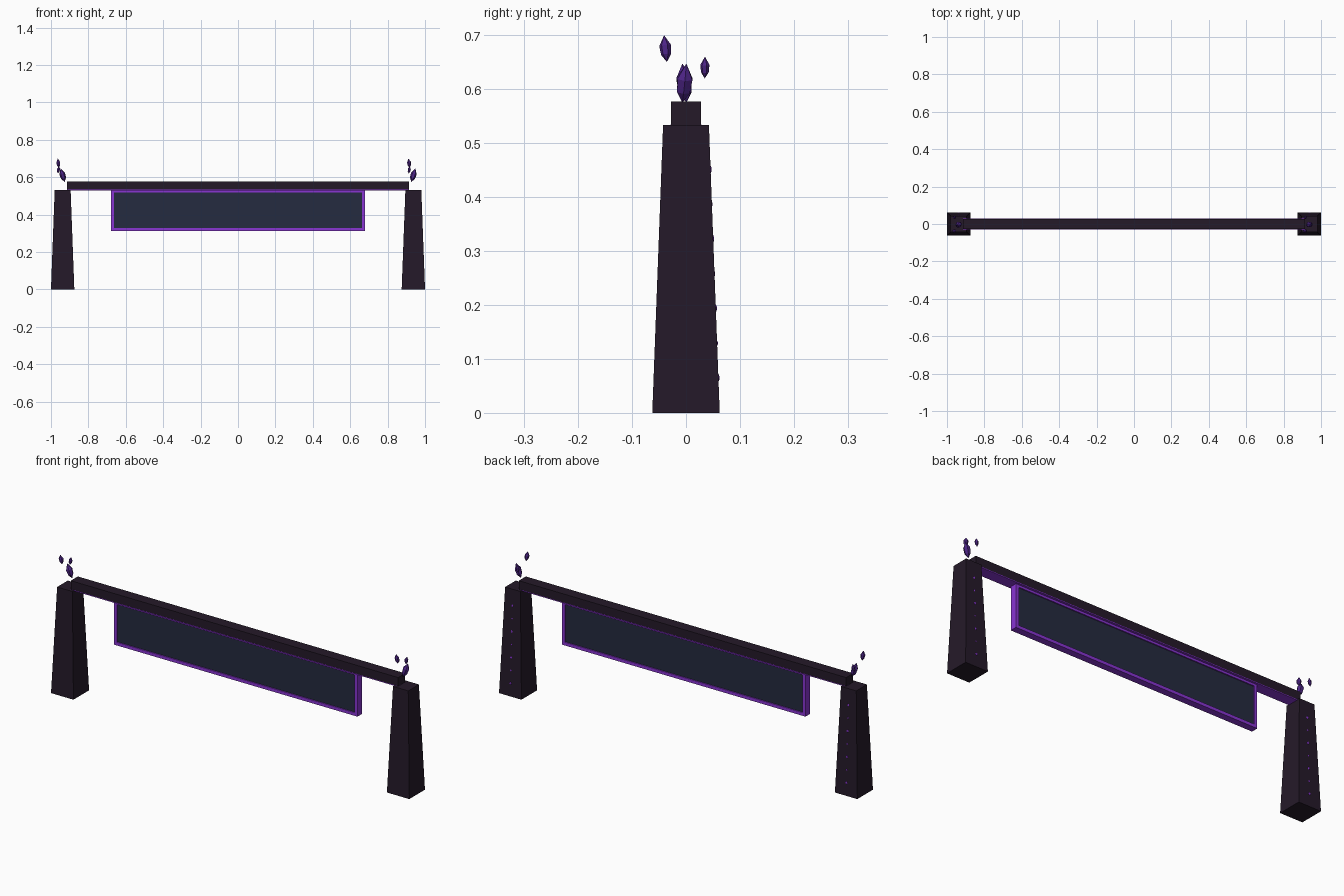
import bpy, bmesh
from math import cos, sin, pi
from mathutils import Euler

if "Cube" in bpy.data.objects:
    bpy.data.objects.remove(bpy.data.objects["Cube"])


def material(name, rgb):
    m = bpy.data.materials.new(name)
    m.diffuse_color = (*rgb, 1)
    m.use_nodes = True
    m.node_tree.nodes["Principled BSDF"].inputs["Base Color"].default_value = m.diffuse_color
    return m


STONE = material("dark_stone", (0.018, 0.010, 0.022))
GLOW = material("purple_glow", (0.25, 0.035, 0.65))
CRYSTAL = material("violet_crystal", (0.075, 0.018, 0.24))
PANEL = material("panel_blue", (0.018, 0.024, 0.05))


def add_object(name, bm, mat):
    bmesh.ops.recalc_face_normals(bm, faces=bm.faces)
    mesh = bpy.data.meshes.new(name)
    bm.to_mesh(mesh)
    bm.free()
    mesh.materials.append(mat)
    ob = bpy.data.objects.new(name, mesh)
    bpy.context.collection.objects.link(ob)
    return ob


def box(name, half_x, half_y, z0, z1, mat, x=0, taper=1.0):
    bm = bmesh.new()
    bmesh.ops.create_cube(bm, size=2)
    for v in bm.verts:
        k = taper if v.co.z > 0 else 1
        v.co = (x + v.co.x * half_x * k, v.co.y * half_y * k,
                z1 if v.co.z > 0 else z0)
    return add_object(name, bm, mat)


def crystal(name, loc, radius, height, tilt=(0, 0, 0), sides=6):
    # Pointed prism: two rings closed by a tip at each end
    bm = bmesh.new()
    low = bm.verts.new((0, 0, -height / 2))
    high = bm.verts.new((0, 0, height / 2))
    rings = []
    for z, r in ((-0.22, 0.85), (0.12, 1.0)):
        rings.append([bm.verts.new((r * radius * cos(2 * pi * i / sides),
                                    r * radius * sin(2 * pi * i / sides),
                                    z * height)) for i in range(sides)])
    for i in range(sides):
        j = (i + 1) % sides
        bm.faces.new((low, rings[0][j], rings[0][i]))
        bm.faces.new((rings[0][i], rings[0][j], rings[1][j], rings[1][i]))
        bm.faces.new((rings[1][i], rings[1][j], high))
    ob = add_object(name, bm, CRYSTAL)
    ob.location = loc
    ob.rotation_euler = Euler(tilt)


def studs(name, x):
    # Row of small glowing studs up the back face of a pillar
    bm = bmesh.new()
    for i in range(7):
        z = 0.065 + i * 0.0643
        y = 0.0625 - 0.02 * z / 0.533
        r = 0.004 if i % 2 else 0.006
        geo = bmesh.ops.create_icosphere(bm, subdivisions=1, radius=r)
        for v in geo["verts"]:
            v.co = (x + v.co.x, y + v.co.y * 0.35, z + v.co.z * 1.2)
    add_object(name, bm, GLOW)


# Pillars with studs and floating crystals
for label, s in (("left", -1), ("right", 1)):
    cx = s * 0.9375
    box(label + "_pillar", 0.0625, 0.0625, 0, 0.533, STONE, cx, 0.68)
    studs(label + "_pillar_studs", cx)
    crystal(label + "_large_crystal", (cx, -0.003, 0.611), 0.016, 0.076,
            (-0.1 * s, s * 0.3, 0))
    crystal(label + "_high_crystal", (cx - 0.023, -0.038, 0.675), 0.011, 0.05,
            (0.05, -0.15, 0.4))
    crystal(label + "_low_crystal", (cx - 0.022, 0.035, 0.64), 0.0085, 0.041,
            (0.05, 0.15, 0.4))

# Crossbeam with glowing underside
box("crossbeam", 0.914, 0.028, 0.533, 0.577, STONE)
box("beam_light_strip", 0.914, 0.0285, 0.530, 0.534, GLOW)

# Hanging panel and its frame
box("panel", 0.668, 0.012, 0.322, 0.525, PANEL)
box("frame_bottom", 0.679, 0.0175, 0.313, 0.329, GLOW)
box("frame_top", 0.679, 0.0175, 0.519, 0.532, GLOW)
for label, s in (("left", -1), ("right", 1)):
    box("frame_" + label, 0.008, 0.0175, 0.313, 0.532, GLOW, s * 0.671)
